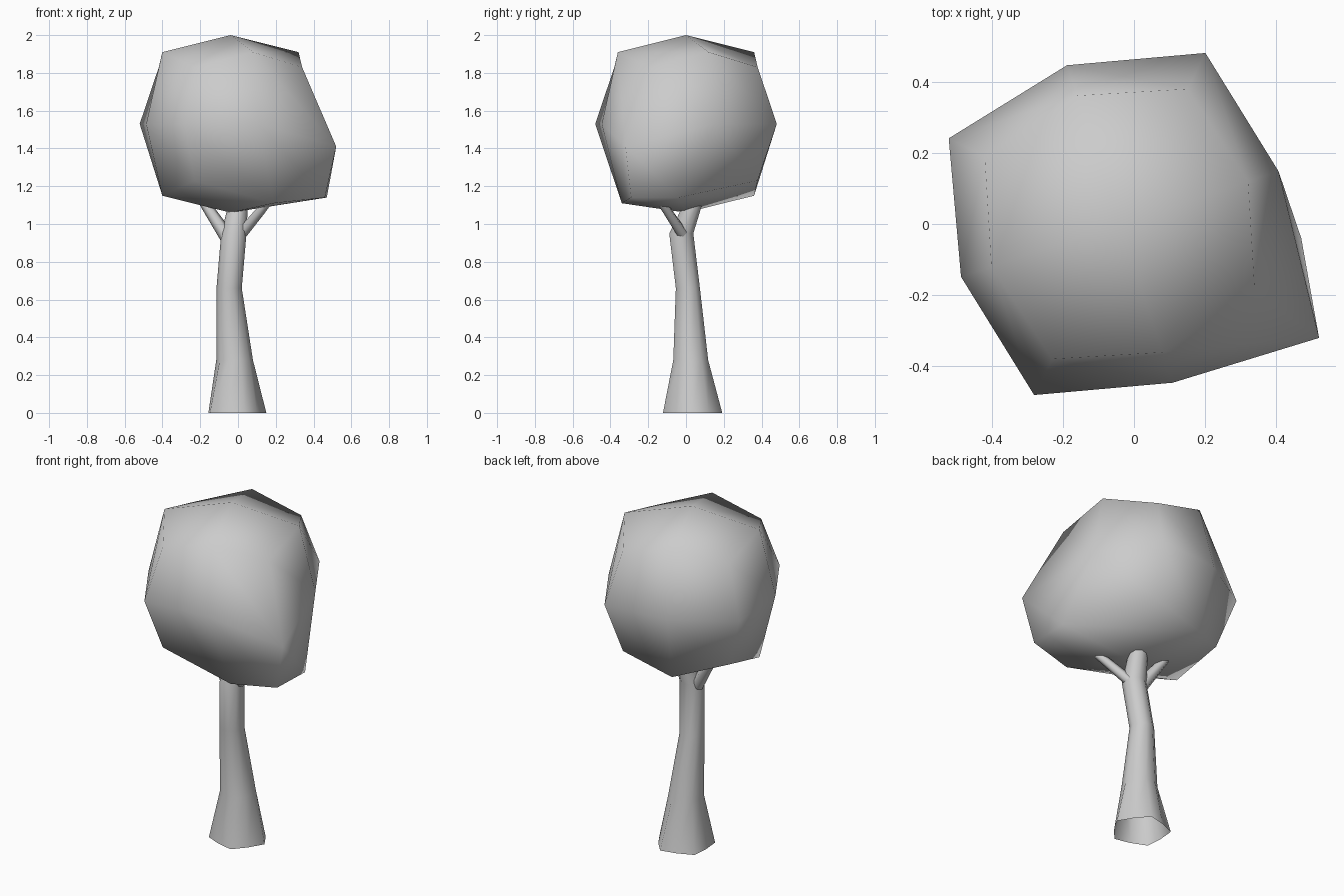
import bpy, bmesh
from math import sin, cos, pi, radians
from mathutils import Vector, Matrix

if "Cube" in bpy.data.objects:
    bpy.data.objects.remove(bpy.data.objects["Cube"])


def finish(name, bm):
    bmesh.ops.recalc_face_normals(bm, faces=bm.faces)
    mesh = bpy.data.meshes.new(name)
    bm.to_mesh(mesh)
    bm.free()
    for p in mesh.polygons:
        p.use_smooth = True
    obj = bpy.data.objects.new(name, mesh)
    bpy.context.collection.objects.link(obj)
    return obj


def tube(name, path, sides, upright=False, lobe=0.0):
    """Tapered open tube through (x, y, z, radius); lobe scallops the first ring."""
    bm = bmesh.new()
    pts = [Vector(p[:3]) for p in path]
    rings = []
    axis = Vector((0, 0, 1)) if upright else (pts[-1] - pts[0]).normalized()
    rot = Vector((0, 0, 1)).rotation_difference(axis)
    for n, (c, p) in enumerate(zip(pts, path)):
        ring = []
        for i in range(sides):
            a = 2 * pi * i / sides
            r = p[3] * (1 - lobe * (i % 2)) if n == 0 else p[3]
            ring.append(bm.verts.new(c + rot @ Vector((r * cos(a), r * sin(a), 0))))
        rings.append(ring)
    for lo, hi in zip(rings, rings[1:]):
        for i in range(sides):
            j = (i + 1) % sides
            bm.faces.new((lo[i], lo[j], hi[j], hi[i]))
    return finish(name, bm)


# Crown: cube divided once and rounded, with one corner pulled out into a bulge
bm = bmesh.new()
bmesh.ops.create_cube(bm, size=2)
bmesh.ops.subdivide_edges(bm, edges=bm.edges[:], cuts=1, use_grid_fill=True)
bulge = {
    (1, -1, 0): (0.52, -0.32, 1.41),
    (1, -1, -1): (0.46, -0.29, 1.14),
    (1, 0, -1): (0.47, -0.04, 1.14),
    (0, -1, -1): (0.19, -0.34, 1.11),
}
reach = {1: 0.47, 2: 0.38, 3: 0.30}
place = Matrix.Translation((-0.04, 0, 1.53)) @ Matrix.Rotation(radians(18.4), 4, 'Z')
for v in bm.verts:
    key = tuple(round(c) for c in v.co)
    size = reach[sum(abs(c) for c in key)]
    v.co = Vector(bulge[key]) if key in bulge else place @ (Vector(key) * size)
finish("crown", bm)

# Trunk: bent, flared and scalloped at the ground
tube("trunk", [(-0.015, 0.035, 0, 0.165), (-0.018, 0.025, 0.28, 0.097),
               (-0.047, 0.01, 0.66, 0.067), (-0.022, -0.025, 0.95, 0.067),
               (0.0, 0.035, 1.1, 0.052), (0.01, 0.06, 1.2, 0.04)],
     10, upright=True, lobe=0.14)

# Branches reaching into the crown
tube("left_branch", [(-0.05, -0.02, 0.92, 0.04), (-0.17, 0.02, 1.1, 0.028),
                     (-0.23, 0.04, 1.19, 0.02)], 6)
tube("right_branch", [(0.02, -0.02, 0.95, 0.03), (0.12, -0.1, 1.07, 0.025),
                      (0.2, -0.17, 1.17, 0.02)], 6)
